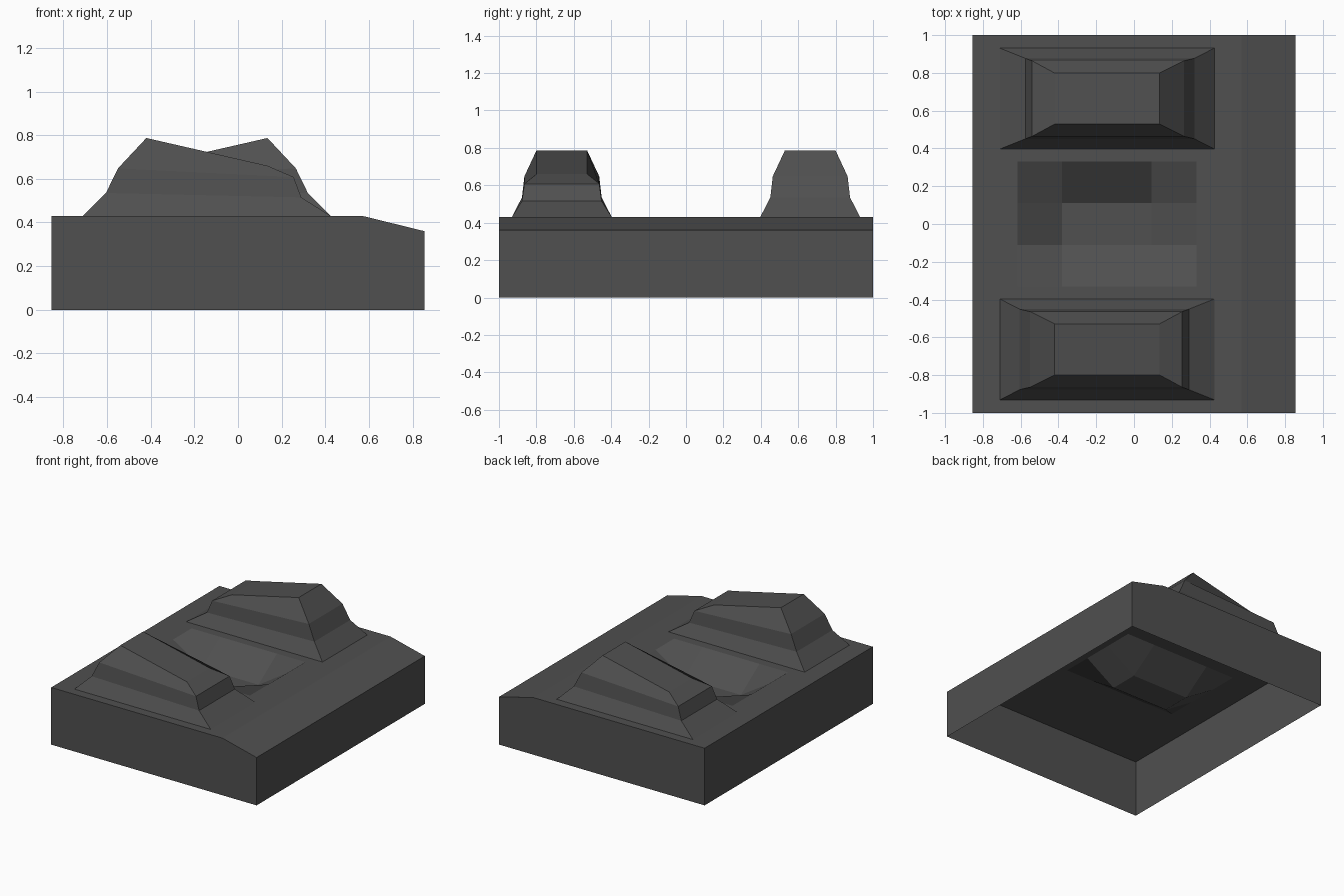
import bpy, bmesh

if "Cube" in bpy.data.objects:
    bpy.data.objects.remove(bpy.data.objects["Cube"])

mat = bpy.data.materials.new("dark_grey")
mat.diffuse_color = (0.08, 0.08, 0.08, 1)
mat.use_nodes = True
mat.node_tree.nodes["Principled BSDF"].inputs["Base Color"].default_value = mat.diffuse_color


def finish(name, bm):
    mesh = bpy.data.meshes.new(name)
    bm.to_mesh(mesh)
    bm.free()
    mesh.materials.append(mat)
    obj = bpy.data.objects.new(name, mesh)
    bpy.context.collection.objects.link(obj)
    return obj


# Base: gridded top with a sloped front strip and a sunken bowl, open underneath
xs = [-0.855, -0.618, -0.38, 0.093, 0.33, 0.57, 0.855]
ys = [-1, -0.33, -0.11, 0.11, 0.33, 1]


def top_height(x, y):
    if x > 0.6:
        return 0.36
    if -0.4 < x < 0.1 and abs(y) < 0.2:
        return 0.28
    return 0.43


bm = bmesh.new()
grid = [[bm.verts.new((x, y, top_height(x, y))) for y in ys] for x in xs]
for i in range(len(xs) - 1):
    for j in range(len(ys) - 1):
        bm.faces.new((grid[i][j], grid[i + 1][j],
                      grid[i + 1][j + 1], grid[i][j + 1]))
# Side walls dropped from the rim to the ground
rim = [e for e in bm.edges if e.is_boundary]
walls = bmesh.ops.extrude_edge_only(bm, edges=rim)
for v in walls["geom"]:
    if isinstance(v, bmesh.types.BMVert):
        v.co.z = 0
bmesh.ops.recalc_face_normals(bm, faces=bm.faces)
if max(bm.faces, key=lambda f: f.calc_center_median().z).normal.z < 0:
    bmesh.ops.reverse_faces(bm, faces=bm.faces)
finish("base_tray", bm)

# Raised wedge rings: rear x, rear z, front x, front z, half width
rings = [(-0.71, 0.43, 0.425, 0.43, 0.267),
         (-0.605, 0.535, 0.29, 0.515, 0.213),
         (-0.55, 0.648, 0.255, 0.608, 0.2),
         (-0.42, 0.787, 0.135, 0.66, 0.135)]


def wedge(name, turn):
    bm = bmesh.new()
    mid_x, mid_y = -0.1425, -0.664
    loops = []
    for xa, za, xb, zb, w in rings:
        pts = [(xa, -w, za), (xb, -w, zb), (xb, w, zb), (xa, w, za)]
        loops.append([bm.verts.new((mid_x + turn * (x - mid_x),
                                    turn * (mid_y + y), z)) for x, y, z in pts])
    for a, b in zip(loops, loops[1:]):
        for k in range(4):
            n = (k + 1) % 4
            bm.faces.new((a[k], a[n], b[n], b[k]))
    bm.faces.new(loops[-1])
    return finish(name, bm)


# Two wedges, the far one turned half way round
wedge("near_wedge", 1)
wedge("far_wedge", -1)
